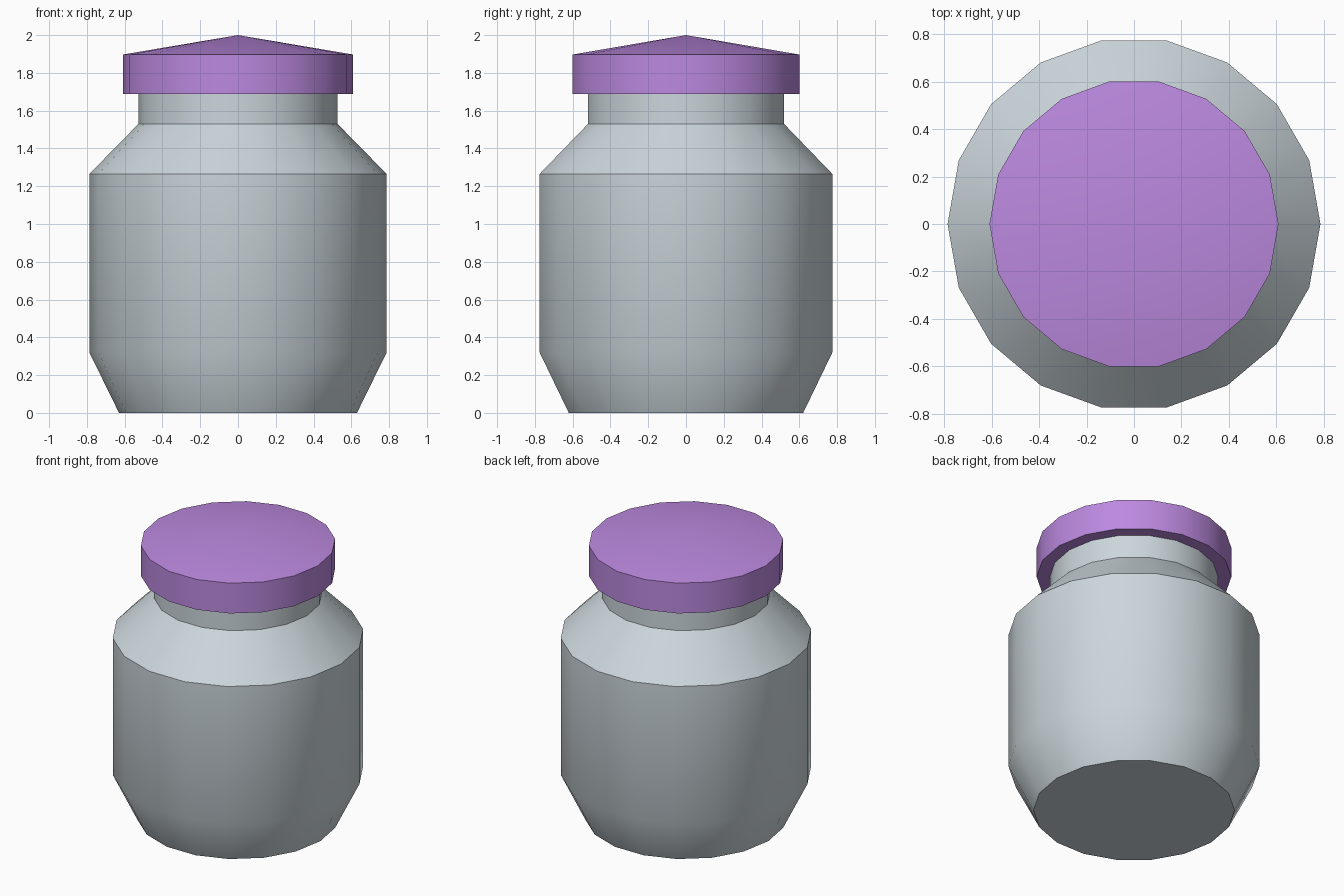
import bpy
import bmesh
from math import cos, sin, pi, radians

SIDES = 18

if "Cube" in bpy.data.objects:
    bpy.data.objects.remove(bpy.data.objects["Cube"], do_unlink=True)


def make_material(name, colour):
    mat = bpy.data.materials.new(name)
    mat.use_nodes = True
    mat.diffuse_color = colour
    mat.node_tree.nodes["Principled BSDF"].inputs["Base Color"].default_value = colour
    return mat


def lathe(name, profile, mat):
    """Revolve (radius, height) points; radius 0 makes a tip, other ends get a flat cap."""
    bm = bmesh.new()
    rings = []
    for r, z in profile:
        count = SIDES if r > 0 else 1
        rings.append([bm.verts.new((r * cos(2 * pi * i / SIDES), r * sin(2 * pi * i / SIDES), z))
                      for i in range(count)])
    for low, high in zip(rings, rings[1:]):
        for i in range(SIDES):
            j = (i + 1) % SIDES
            if len(high) == 1:
                bm.faces.new((low[i], low[j], high[0]))
            else:
                bm.faces.new((low[i], low[j], high[j], high[i]))
    bm.faces.new(rings[0][::-1])
    if len(rings[-1]) > 1:
        bm.faces.new(rings[-1])
    mesh = bpy.data.meshes.new(name)
    bm.to_mesh(mesh)
    bm.free()
    obj = bpy.data.objects.new(name, mesh)
    bpy.context.collection.objects.link(obj)
    mesh.materials.append(mat)
    bpy.ops.object.select_all(action="DESELECT")
    obj.select_set(True)
    bpy.context.view_layer.objects.active = obj
    bpy.ops.object.shade_smooth_by_angle(angle=radians(30))
    return obj


glass = make_material("pale grey glass", (0.60, 0.67, 0.71, 1))
purple = make_material("purple lid", (0.50, 0.25, 0.74, 1))

# Jar body: tapered foot, straight wall, sloped shoulder and neck
lathe("jar_body", [(0.63, 0), (0.787, 0.32), (0.787, 1.265), (0.527, 1.53), (0.527, 1.70)], glass)

# Lid: straight rim with a shallow cone on top
lathe("jar_lid", [(0.61, 1.688), (0.61, 1.897), (0, 2.0)], purple)
